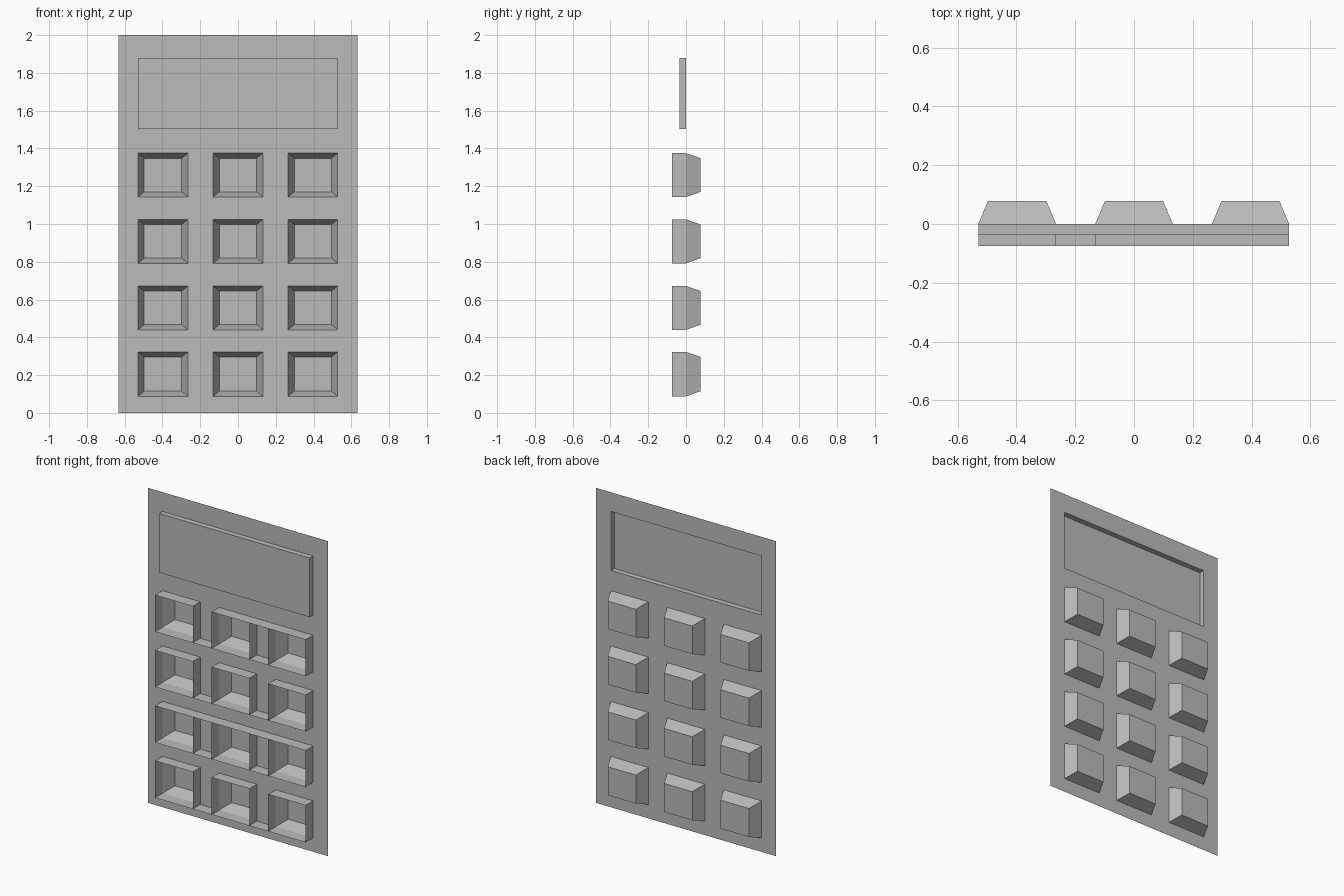
import bpy, bmesh

if "Cube" in bpy.data.objects:
    bpy.data.objects.remove(bpy.data.objects["Cube"])

grey = bpy.data.materials.new("plain grey")
grey.diffuse_color = (0.5, 0.5, 0.5, 1)
grey.use_nodes = True
grey.node_tree.nodes["Principled BSDF"].inputs["Base Color"].default_value = grey.diffuse_color

# Shared layout: columns (x), key rows (z) and the screen opening
COLS = [(-0.53, -0.265), (-0.132, 0.132), (0.265, 0.528)]
ROWS = [(0.088, 0.323), (0.44, 0.672), (0.792, 1.024), (1.143, 1.375)]
SCREEN = (-0.53, 0.528, 1.503, 1.878)
FRONT, BACK = -0.075, 0.078


def finish(name, bm):
    mesh = bpy.data.meshes.new(name)
    bm.to_mesh(mesh)
    bm.free()
    mesh.materials.append(grey)
    obj = bpy.data.objects.new(name, mesh)
    bpy.context.collection.objects.link(obj)
    return obj


def ring(bm, x0, x1, z0, z1, y):
    return [bm.verts.new((x, y, z)) for x, z in
            ((x0, z0), (x1, z0), (x1, z1), (x0, z1))]


def tray(name, rings):
    """Loft rectangles (first one open) and cap the last one."""
    bm = bmesh.new()
    loops = [ring(bm, *r) for r in rings]
    for a, b in zip(loops, loops[1:]):
        for i in range(4):
            j = (i + 1) % 4
            bm.faces.new((a[i], a[j], b[j], b[i]))
    bm.faces.new(loops[-1])
    bmesh.ops.recalc_face_normals(bm, faces=bm.faces[:])
    return finish(name, bm)


# Thin face panel with openings for the screen and keys
bm = bmesh.new()
xs = [-0.633] + [x for c in COLS for x in c] + [0.633]
zs = [0] + [z for r in ROWS for z in r] + [SCREEN[2], SCREEN[3], 2]
grid = [[bm.verts.new((x, 0, z)) for x in xs] for z in zs]
for j in range(len(zs) - 1):
    for i in range(len(xs) - 1):
        is_key = j in (1, 3, 5, 7) and i in (1, 3, 5)
        is_screen = j == 9 and 1 <= i <= 5
        if not (is_key or is_screen):
            bm.faces.new((grid[j][i], grid[j][i + 1],
                          grid[j + 1][i + 1], grid[j + 1][i]))
# remove vertices that lie inside the screen opening edges only
bmesh.ops.delete(bm, geom=[v for v in bm.verts if not v.link_faces], context='VERTS')
finish("face_panel", bm)

# Raised screen, open at the back
tray("screen", [(*SCREEN, 0), (*SCREEN, -0.035)])

# Key wells: straight collar in front, tapered pocket behind
for r, (z0, z1) in enumerate(ROWS):
    for c, (x0, x1) in enumerate(COLS):
        tray(f"key_{r + 1}_{c + 1}", [
            (x0, x1, z0, z1, FRONT),
            (x0, x1, z0, z1, 0),
            (x0 + 0.033, x1 - 0.033, z0 + 0.027, z1 - 0.027, BACK)])


def ledge(name, gap, z):
    """Flat strip bridging the gap between two neighbouring keys."""
    x0, x1 = COLS[gap][1], COLS[gap + 1][0]
    bm = bmesh.new()
    bm.faces.new([bm.verts.new(p) for p in
                  ((x0, FRONT, z), (x1, FRONT, z), (x1, 0, z), (x0, 0, z))])
    finish(name, bm)


# Ledges along the bottom of each row, and a few along the top
for r, (z0, z1) in enumerate(ROWS):
    for gap in (0, 1):
        ledge(f"lower_ledge_{r + 1}_{gap + 1}", gap, z0)
for r, gap in ((3, 1), (1, 0), (1, 1)):
    ledge(f"upper_ledge_{r + 1}_{gap + 1}", gap, ROWS[r][1])
